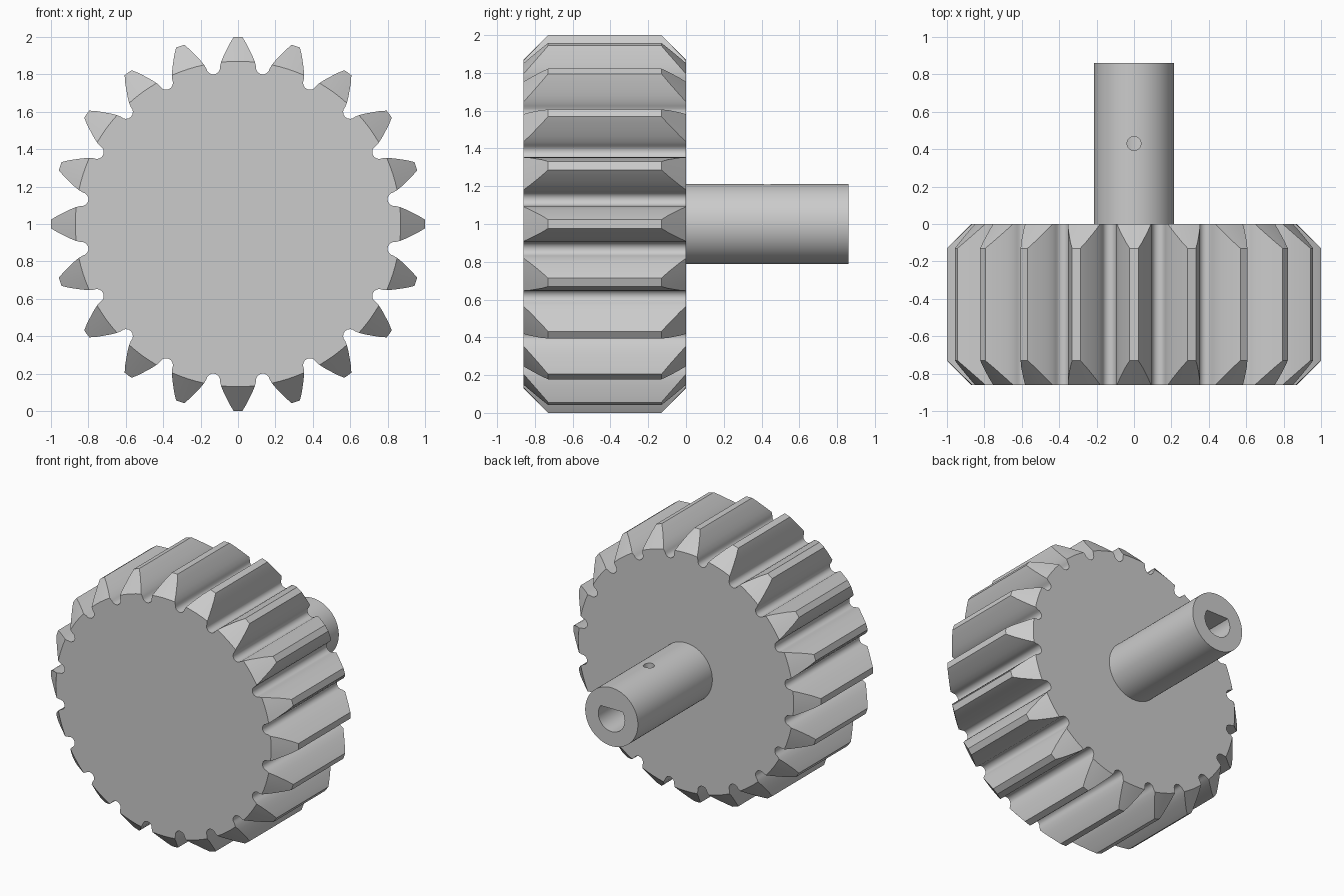
import bpy
import bmesh
import math

cube = bpy.data.objects.get("Cube")
if cube:
    bpy.data.objects.remove(cube, do_unlink=True)

TEETH = 20
DEPTH = 0.86        # gear thickness and shaft length
CHAMFER_R = 0.87    # radius where the end chamfer starts
AXIS_Z = 1.0
PITCH = 2 * math.pi / TEETH

grey = bpy.data.materials.new("plain grey")
grey.use_nodes = True
grey.diffuse_color = (0.6, 0.6, 0.6, 1)
grey.node_tree.nodes["Principled BSDF"].inputs["Base Color"].default_value = grey.diffuse_color


def make_object(name, bm):
    bmesh.ops.remove_doubles(bm, verts=bm.verts, dist=1e-5)
    bmesh.ops.recalc_face_normals(bm, faces=bm.faces)
    mesh = bpy.data.meshes.new(name)
    bm.to_mesh(mesh)
    bm.free()
    mesh.materials.append(grey)
    obj = bpy.data.objects.new(name, mesh)
    bpy.context.collection.objects.link(obj)
    return obj


def activate(obj):
    bpy.ops.object.select_all(action='DESELECT')
    obj.select_set(True)
    bpy.context.view_layer.objects.active = obj


def smooth(obj, degrees):
    activate(obj)
    bpy.ops.object.shade_smooth_by_angle(angle=math.radians(degrees))


def prism(name, points, start, end, axis):
    """Extrude a closed 2D outline along y or z."""
    bm = bmesh.new()
    place = {'Y': lambda a, b, t: (a, t, AXIS_Z + b),
             'Z': lambda a, b, t: (a, DEPTH / 2 + b, t)}[axis]
    near = [bm.verts.new(place(a, b, start)) for a, b in points]
    far = [bm.verts.new(place(a, b, end)) for a, b in points]
    bm.faces.new(near)
    bm.faces.new(far)
    for i in range(len(points)):
        j = (i + 1) % len(points)
        bm.faces.new((near[i], near[j], far[j], far[i]))
    return make_object(name, bm)


def circle(radius, count):
    return [(radius * math.cos(2 * math.pi * i / count),
             radius * math.sin(2 * math.pi * i / count)) for i in range(count)]


# Gear: the tooth flank is (half width, radius), from chamfer start to tip
flank = [(0.0905, CHAMFER_R), (0.078, 0.90), (0.063, 0.93), (0.045, 0.965), (0.023, 1.0)]
flank = [(math.asin(w / r), r) for w, r in flank]
ROOT_R, ROOT_W = 0.847, 0.037      # rounded root between teeth
STEPS = 4


def polar(radius, angle, y):
    return (radius * math.sin(angle), y, AXIS_Z + radius * math.cos(angle))


def ends(radius):
    inset = max(0, radius - CHAMFER_R)
    return -DEPTH + inset, -inset


# Root arc relative to the middle of a gap, running between two flanks
root = []
for i in range(9):
    t = math.pi * i / 8
    x, r = -ROOT_W * math.cos(t), ROOT_R - ROOT_W * math.sin(t)
    root.append((math.atan2(x, r), math.hypot(x, r)))

bm = bmesh.new()


def quad(corners):
    bm.faces.new([bm.verts.new(c) for c in corners])


caps = ([], [])
for n in range(TEETH):
    mid = n * PITCH
    # Tooth sides, tip and the root rounding up to the next tooth
    rising = [(mid - a, r) for a, r in flank]
    falling = [(mid + a, r) for a, r in reversed(flank)]
    gap = [(mid + PITCH / 2 + a, r) for a, r in root]
    after = [(mid + PITCH - flank[0][0], CHAMFER_R)]
    outline = rising + falling + gap + after
    for (a0, r0), (a1, r1) in zip(outline, outline[1:]):
        f0, b0 = ends(r0)
        f1, b1 = ends(r1)
        quad([polar(r0, a0, f0), polar(r1, a1, f1), polar(r1, a1, b1), polar(r0, a0, b0)])
    for side in (0, 1):
        # Conical chamfers over both ends of the tooth
        for (a0, r0), (a1, r1) in zip(flank, flank[1:]):
            for s in range(STEPS):
                u, v = 2 * s / STEPS - 1, 2 * (s + 1) / STEPS - 1
                quad([polar(r0, mid + a0 * u, ends(r0)[side]),
                      polar(r0, mid + a0 * v, ends(r0)[side]),
                      polar(r1, mid + a1 * v, ends(r1)[side]),
                      polar(r1, mid + a1 * u, ends(r1)[side])])
        # Flat end outline
        y = ends(0)[side]
        for s in range(STEPS + 1):
            caps[side].append(polar(CHAMFER_R, mid + flank[0][0] * (2 * s / STEPS - 1), y))
        caps[side].extend(polar(r, a, y) for a, r in gap)
for cap in caps:
    quad(cap)

# Thin tip strips are split to match the chamfer rows by merging shared corners
gear = make_object("toothed_wheel", bm)
smooth(gear, 28)

# Shaft with a flat-sided blind bore and a set screw hole through its top wall
shaft = prism("shaft", circle(0.213, 96), -0.02, DEPTH, 'Y')
FLAT = 0.06
bore = [(x, min(z, FLAT)) for x, z in circle(0.107, 64)]
bore = [p for i, p in enumerate(bore)
        if p[1] < FLAT or bore[i - 1][1] < FLAT or bore[(i + 1) % len(bore)][1] < FLAT]
cutters = [prism("bore_cutter", bore, 0.01, DEPTH + 0.1, 'Y'),
           prism("screw_hole_cutter", circle(0.037, 32), AXIS_Z, AXIS_Z + 0.4, 'Z')]
for cutter in cutters:
    cutter.hide_render = True
    cut = shaft.modifiers.new(cutter.name, 'BOOLEAN')
    cut.operation = 'DIFFERENCE'
    cut.solver = 'EXACT'
    cut.object = cutter
    activate(shaft)
    bpy.ops.object.modifier_apply(modifier=cut.name)
    bpy.data.objects.remove(cutter, do_unlink=True)
smooth(shaft, 28)
